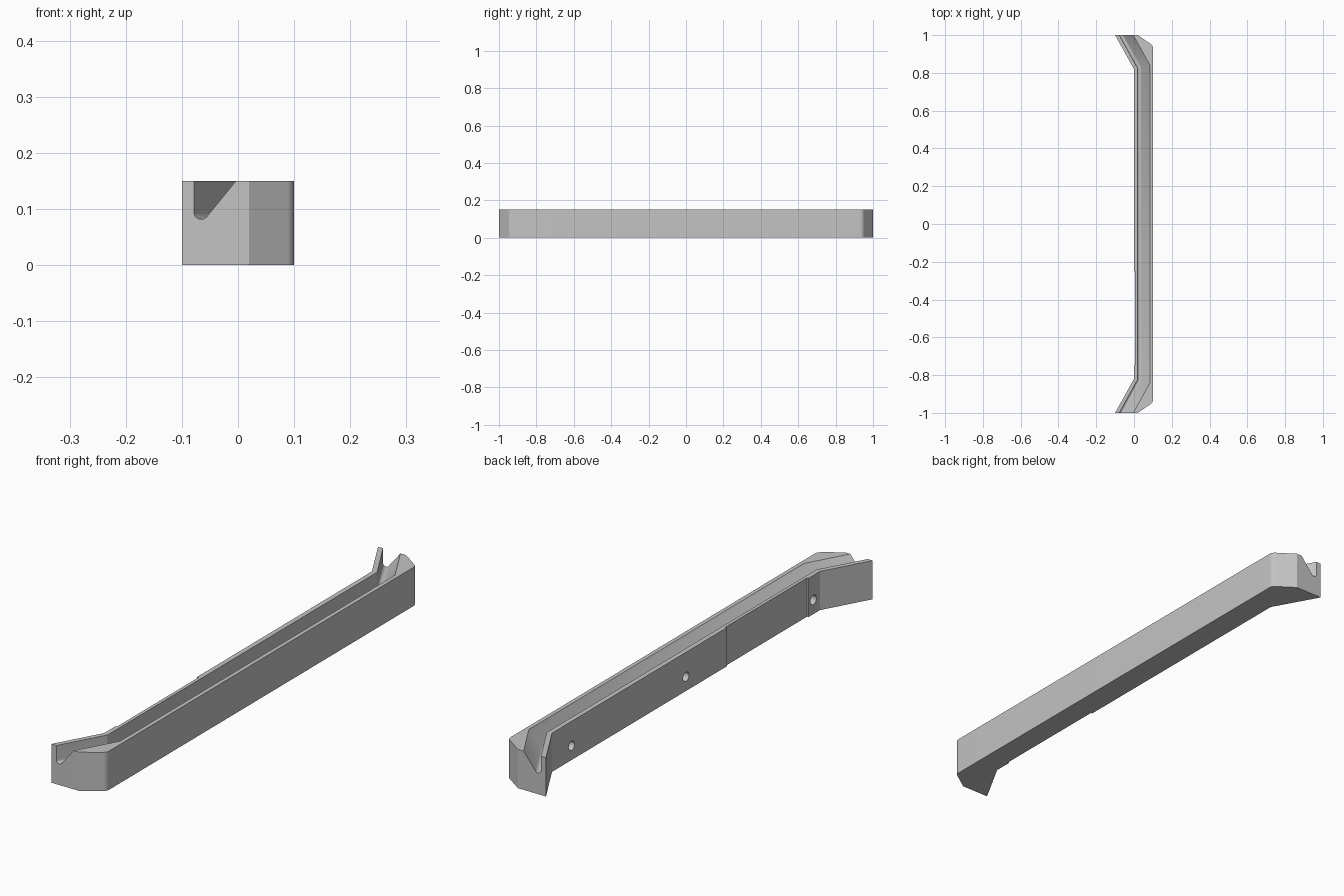
import bpy, bmesh, math
from mathutils import Vector

cube = bpy.data.objects.get("Cube")
if cube:
    bpy.data.objects.remove(cube, do_unlink=True)

HEIGHT = 0.15
BEND = 0.82

grey = bpy.data.materials.new("plain grey")
grey.use_nodes = True
colour = (0.55, 0.55, 0.55, 1)
grey.diffuse_color = colour
grey.node_tree.nodes["Principled BSDF"].inputs["Base Color"].default_value = colour


def make_object(name, bm):
    bmesh.ops.recalc_face_normals(bm, faces=bm.faces)
    mesh = bpy.data.meshes.new(name)
    bm.to_mesh(mesh)
    bm.free()
    obj = bpy.data.objects.new(name, mesh)
    bpy.context.collection.objects.link(obj)
    mesh.materials.append(grey)
    return obj


def loft(name, rings):
    """Join equal rings of points with side faces and close both ends."""
    bm = bmesh.new()
    rows = [[bm.verts.new(p) for p in ring] for ring in rings]
    n = len(rows[0])
    for a, b in zip(rows, rows[1:]):
        for i in range(n):
            bm.faces.new((a[i], a[(i + 1) % n], b[(i + 1) % n], b[i]))
    bm.faces.new(rows[0])
    bm.faces.new(rows[-1])
    return make_object(name, bm)


def rounded_corner(before, corner, after, steps=8):
    a, c, b = Vector(before), Vector(corner), Vector(after)
    return [tuple(a.lerp(c, t).lerp(c.lerp(b, t), t))
            for t in (i / steps for i in range(steps + 1))]


# Rail body: bent footprint, mirrored front to back
half = [(0, -BEND), (-0.1, -1), (0.02, -1)]
half += rounded_corner((0.088, -0.953), (0.1, -0.945), (0.1, -0.93))
outline = half + [(x, -y) for x, y in reversed(half)]
rail = loft("bent_rail", [[(x, y, z) for x, y in outline] for z in (0, HEIGHT)])

# Gutter cutter: distance from the inner face and height, swept round the bends
gutter = [(0.084, 0.2), (0.019, 0.2)]
slope_angle = math.radians(-36)
for i in range(11):
    a = math.pi + (math.pi + slope_angle) * i / 10
    gutter.append((0.03 + 0.011 * math.cos(a), 0.093 + 0.011 * math.sin(a)))
gutter.append((0.084, HEIGHT))

path = [Vector(p) for p in ((-0.15, -1.09), (0, -BEND), (0, BEND), (-0.15, 1.09))]
normals = []
for a, b in zip(path, path[1:]):
    d = (b - a).normalized()
    normals.append(Vector((d.y, -d.x)))
rings = []
for i, p in enumerate(path):
    n0, n1 = normals[max(i - 1, 0)], normals[min(i, len(normals) - 1)]
    mitre = (n0 + n1) / (1 + n0.dot(n1))
    rings.append([(*(p + mitre * d), z) for d, z in gutter])
cutters = [loft("gutter_cutter", rings)]

# Round blind holes in the inner face
for y in (-0.78, 0, 0.7):
    circle = [(0.018 * math.cos(t), 0.018 * math.sin(t))
              for t in (math.tau * i / 32 for i in range(32))]
    cutters.append(loft("hole_cutter", [[(x, y + u, 0.055 + v) for u, v in circle]
                                        for x in (-0.05, 0.03)]))

# Shallow recess along part of the inner face
cutters.append(loft("recess_cutter", [[(x, y, z) for x, y in
               ((-0.05, -0.75), (0.006, -0.75), (0.006, -0.25), (-0.05, -0.25))]
               for z in (-0.05, 0.25)]))

# Apply the cuts
bpy.context.view_layer.objects.active = rail
rail.select_set(True)
for cutter in cutters:
    mod = rail.modifiers.new("cut", "BOOLEAN")
    mod.operation = "DIFFERENCE"
    mod.solver = "EXACT"
    mod.object = cutter
    bpy.ops.object.modifier_apply(modifier=mod.name)
    bpy.data.objects.remove(cutter, do_unlink=True)

bpy.ops.object.select_all(action="DESELECT")
rail.select_set(True)
bpy.ops.object.shade_smooth_by_angle(angle=math.radians(25))
